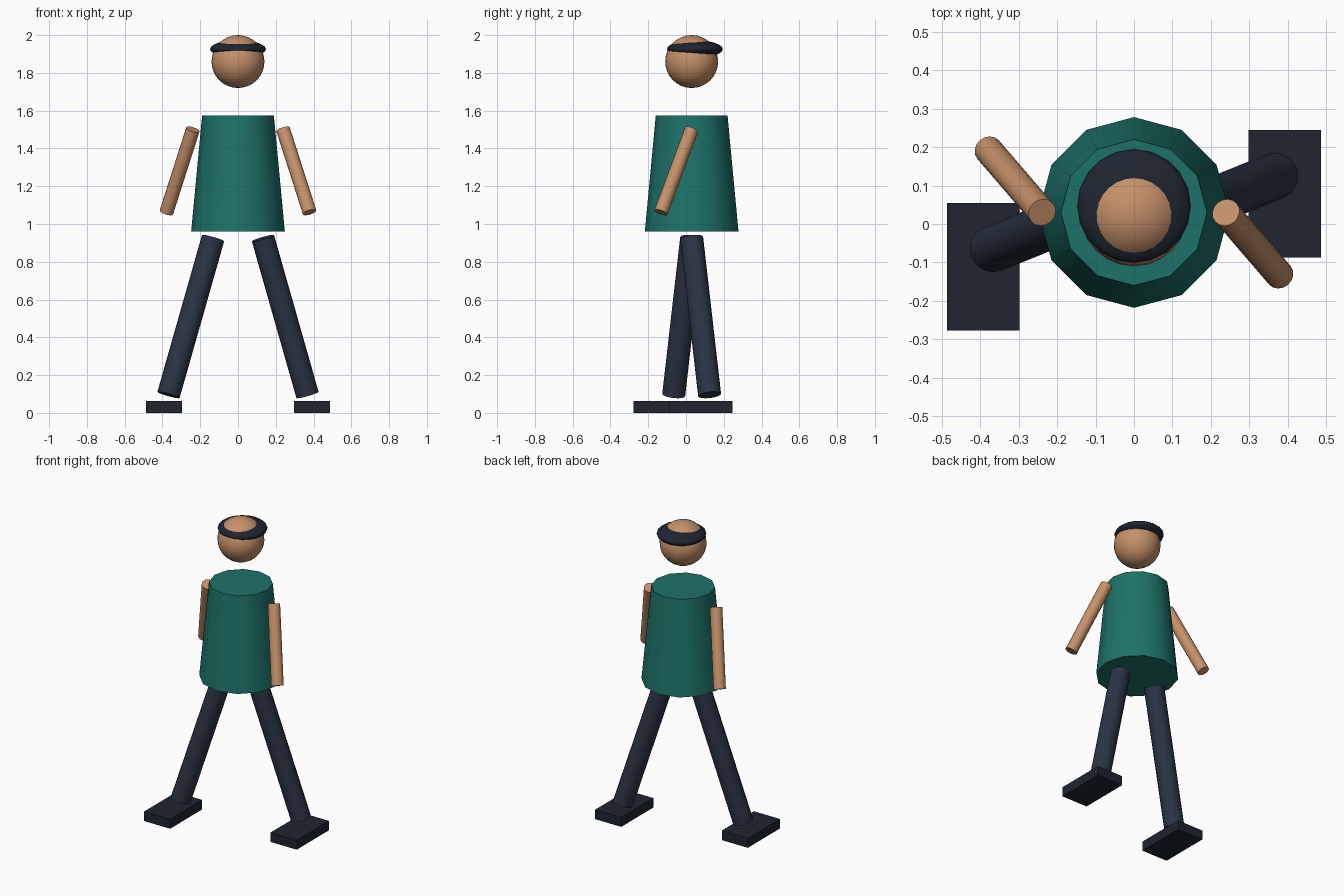
import bpy, math
from mathutils import Vector

if "Cube" in bpy.data.objects:
    bpy.data.objects.remove(bpy.data.objects["Cube"])


def material(name, rgb):
    m = bpy.data.materials.new(name)
    m.diffuse_color = (*rgb, 1)
    m.use_nodes = True
    m.node_tree.nodes["Principled BSDF"].inputs["Base Color"].default_value = m.diffuse_color
    return m


skin = material("skin", (0.56, 0.28, 0.14))
teal = material("teal", (0.012, 0.17, 0.14))
navy = material("navy", (0.024, 0.034, 0.06))
dark = material("dark", (0.013, 0.018, 0.03))
CY = 0.03  # the body axis sits slightly behind the origin


def finish(name, mat, smooth=True):
    o = bpy.context.object
    o.name = name
    o.data.materials.append(mat)
    if smooth:
        bpy.ops.object.shade_smooth_by_angle(angle=math.radians(40))
    return o


def limb(name, a, b, r, mat):
    a, b = Vector(a), Vector(b)
    d = a - b
    bpy.ops.mesh.primitive_cylinder_add(vertices=16, radius=r, depth=d.length,
                                        location=(a + b) / 2)
    bpy.context.object.rotation_euler = d.to_track_quat('Z', 'Y').to_euler()
    finish(name, mat)


def ball(name, loc, scale, seg, rings, mat):
    bpy.ops.mesh.primitive_uv_sphere_add(segments=seg, ring_count=rings, radius=1, location=loc)
    bpy.context.object.scale = scale
    finish(name, mat)


# Torso: twelve-sided taper
bpy.ops.mesh.primitive_cone_add(vertices=12, radius1=0.248, radius2=0.19, depth=0.615,
                                location=(0, CY, 1.267))
finish("torso", teal)

# Head and flattened hair
ball("head", (0, CY, 1.86), (0.14, 0.14, 0.14), 24, 16, skin)
ball("hair", (0, 0.047, 1.926), (0.148, 0.148, 0.047), 20, 12, dark)

# Striding limbs: s is the side, arms swing opposite to the legs
for side, s in (("left", -1), ("right", 1)):
    limb(side + "_arm", (s * 0.239, CY, 1.5), (s * 0.379, CY - s * 0.163, 1.062), 0.037, skin)
    limb(side + "_leg", (s * 0.132, CY, 0.925), (s * 0.368, CY + s * 0.095, 0.095), 0.061, navy)
    bpy.ops.mesh.primitive_cube_add(size=1, location=(s * 0.392, -0.016 + s * 0.095, 0.031))
    bpy.context.object.scale = (0.189, 0.332, 0.062)
    finish(side + "_foot", dark, smooth=False)
